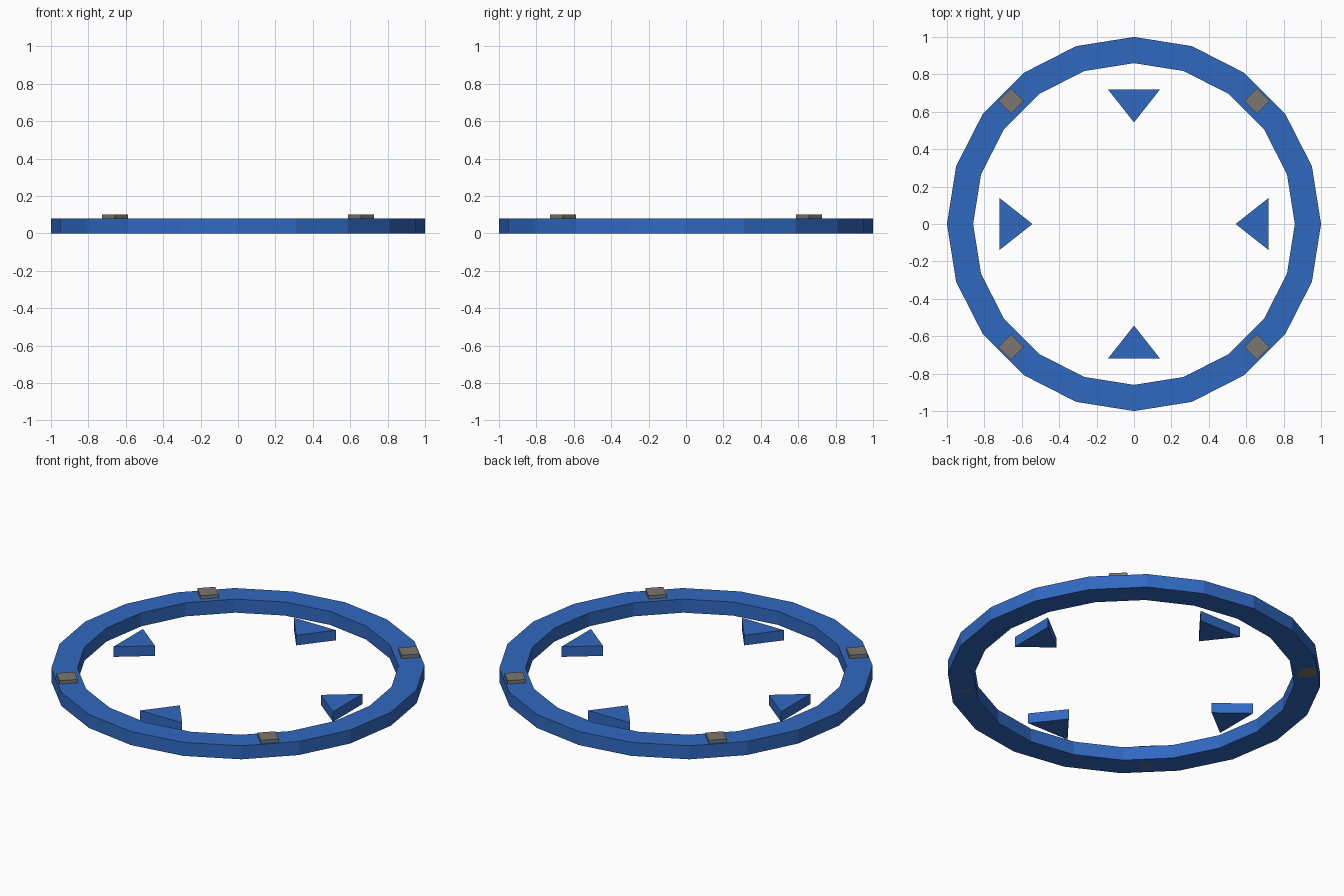
import bpy, bmesh
from math import cos, sin, pi
from mathutils import Matrix

if "Cube" in bpy.data.objects:
    bpy.data.objects.remove(bpy.data.objects["Cube"])


def material(name, color):
    m = bpy.data.materials.new(name)
    m.diffuse_color = (*color, 1)
    m.use_nodes = True
    m.node_tree.nodes["Principled BSDF"].inputs["Base Color"].default_value = m.diffuse_color
    return m


blue = material("blue", (0.03, 0.14, 0.53))
stone = material("warm_grey", (0.2, 0.18, 0.155))


def finish(name, bm, mat):
    bmesh.ops.recalc_face_normals(bm, faces=bm.faces)
    mesh = bpy.data.meshes.new(name)
    bm.to_mesh(mesh)
    bm.free()
    mesh.materials.append(mat)
    obj = bpy.data.objects.new(name, mesh)
    bpy.context.collection.objects.link(obj)
    return obj


# Flat 20-sided ring, lathed from a rectangular section
SIDES = 20
bm = bmesh.new()
section = [(0.86, 0), (1, 0), (1, 0.08), (0.86, 0.08)]
loops = [[bm.verts.new((r * cos(2 * pi * i / SIDES), r * sin(2 * pi * i / SIDES), z))
          for r, z in section] for i in range(SIDES)]
for i in range(SIDES):
    a, b = loops[i], loops[(i + 1) % SIDES]
    for k in range(4):
        n = (k + 1) % 4
        bm.faces.new((a[k], b[k], b[n], a[n]))
finish("ring", bm, blue)

for i in range(4):
    # Triangular pointer aimed at the centre
    bm = bmesh.new()
    base = bm.faces.new([bm.verts.new(p) for p in
                         ((0.543, 0, 0), (0.718, -0.138, 0), (0.718, 0.138, 0))])
    top = bmesh.ops.extrude_face_region(bm, geom=[base])["geom"]
    bmesh.ops.translate(bm, vec=(0, 0, 0.06),
                        verts=[v for v in top if isinstance(v, bmesh.types.BMVert)])
    pointer = finish(f"pointer_{i + 1}", bm, blue)
    pointer.rotation_euler.z = i * pi / 2

    # Square stud running through the ring on the diagonal
    bm = bmesh.new()
    bmesh.ops.create_cube(bm, size=1, matrix=Matrix.Translation((0.93, 0, 0.05))
                          @ Matrix.Diagonal((0.098, 0.098, 0.1, 1)))
    stud = finish(f"stud_{i + 1}", bm, stone)
    stud.rotation_euler.z = pi / 4 + i * pi / 2
